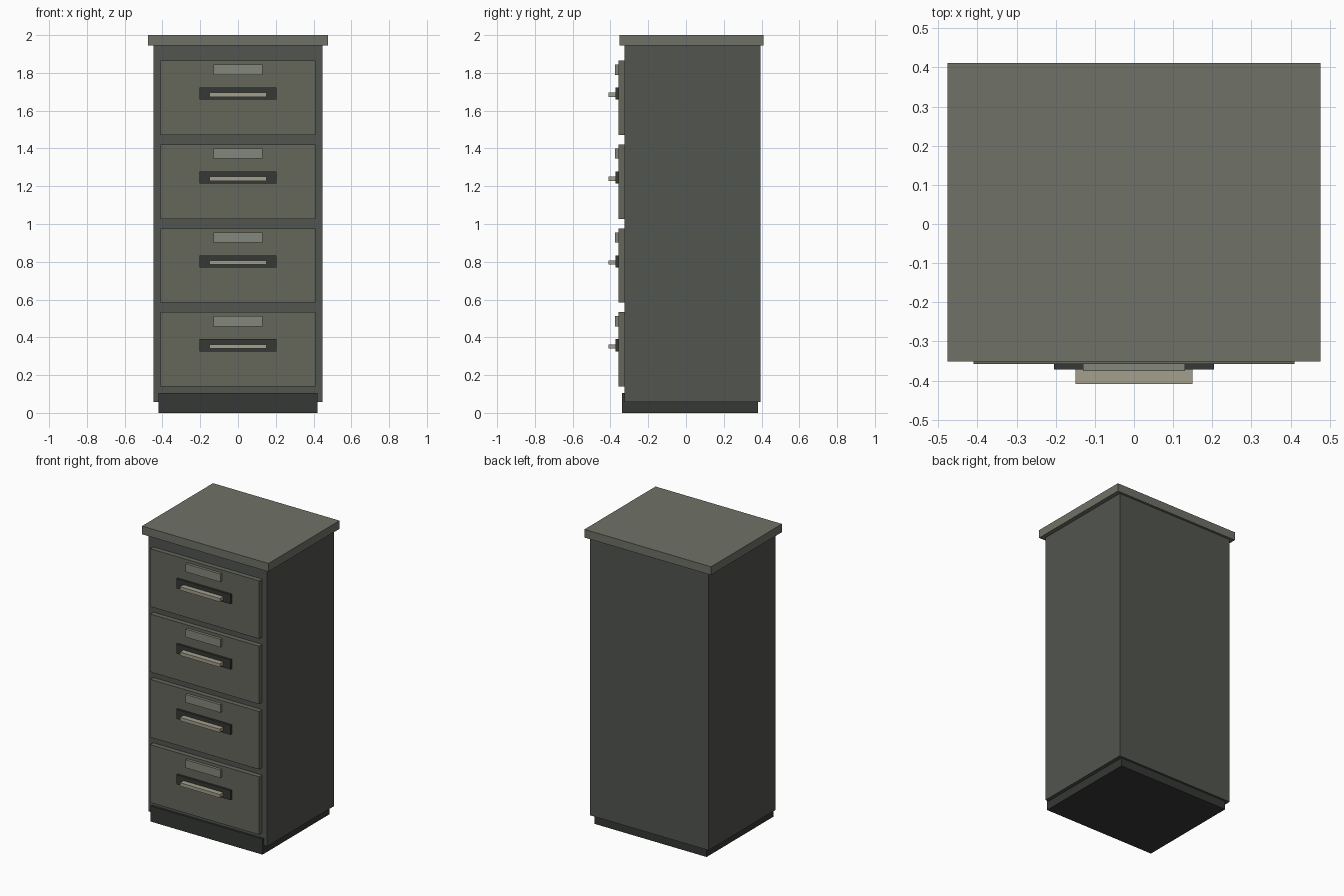
import bpy

if "Cube" in bpy.data.objects:
    bpy.data.objects.remove(bpy.data.objects["Cube"])


def material(name, rgb):
    m = bpy.data.materials.new(name)
    m.diffuse_color = (*rgb, 1)
    m.use_nodes = True
    m.node_tree.nodes["Principled BSDF"].inputs["Base Color"].default_value = m.diffuse_color
    return m


BODY = material("dark_metal", (0.085, 0.09, 0.08))
FRONT = material("olive_metal", (0.13, 0.135, 0.105))
TOP = material("top_metal", (0.16, 0.165, 0.135))
BLACK = material("black_metal", (0.035, 0.04, 0.035))
LABEL = material("label_grey", (0.23, 0.245, 0.2))
PULL = material("pull_metal", (0.37, 0.35, 0.27))


def box(name, half_width, y0, y1, z0, z1, mat):
    """Box centred on x = 0, spanning the given y and z ranges."""
    bpy.ops.mesh.primitive_cube_add(size=1, location=(0, (y0 + y1) / 2, (z0 + z1) / 2))
    ob = bpy.context.object
    ob.name = name
    ob.scale = (2 * half_width, y1 - y0, z1 - z0)
    bpy.ops.object.transform_apply(location=False, rotation=False, scale=True)
    ob.data.materials.append(mat)
    return ob


# Carcass: plinth, cabinet and overhanging top
box("plinth", 0.422, -0.339, 0.381, 0, 0.106, BLACK)
box("cabinet_body", 0.447, -0.325, 0.395, 0.057, 1.945, BODY)
box("top_slab", 0.476, -0.352, 0.411, 1.944, 2.0, TOP)

# Four drawers, each with a label holder, handle plate and pull bar
for i in range(4):
    z = 0.139 + i * 0.4443
    n = i + 1
    box(f"drawer_front_{n}", 0.41, -0.358, -0.32, z, z + 0.394, FRONT)
    box(f"label_holder_{n}", 0.13, -0.376, -0.352, z + 0.318, z + 0.373, LABEL)
    box(f"handle_plate_{n}", 0.204, -0.372, -0.352, z + 0.186, z + 0.251, BLACK)
    box(f"pull_bar_{n}", 0.15, -0.409, -0.366, z + 0.201, z + 0.224, PULL)
